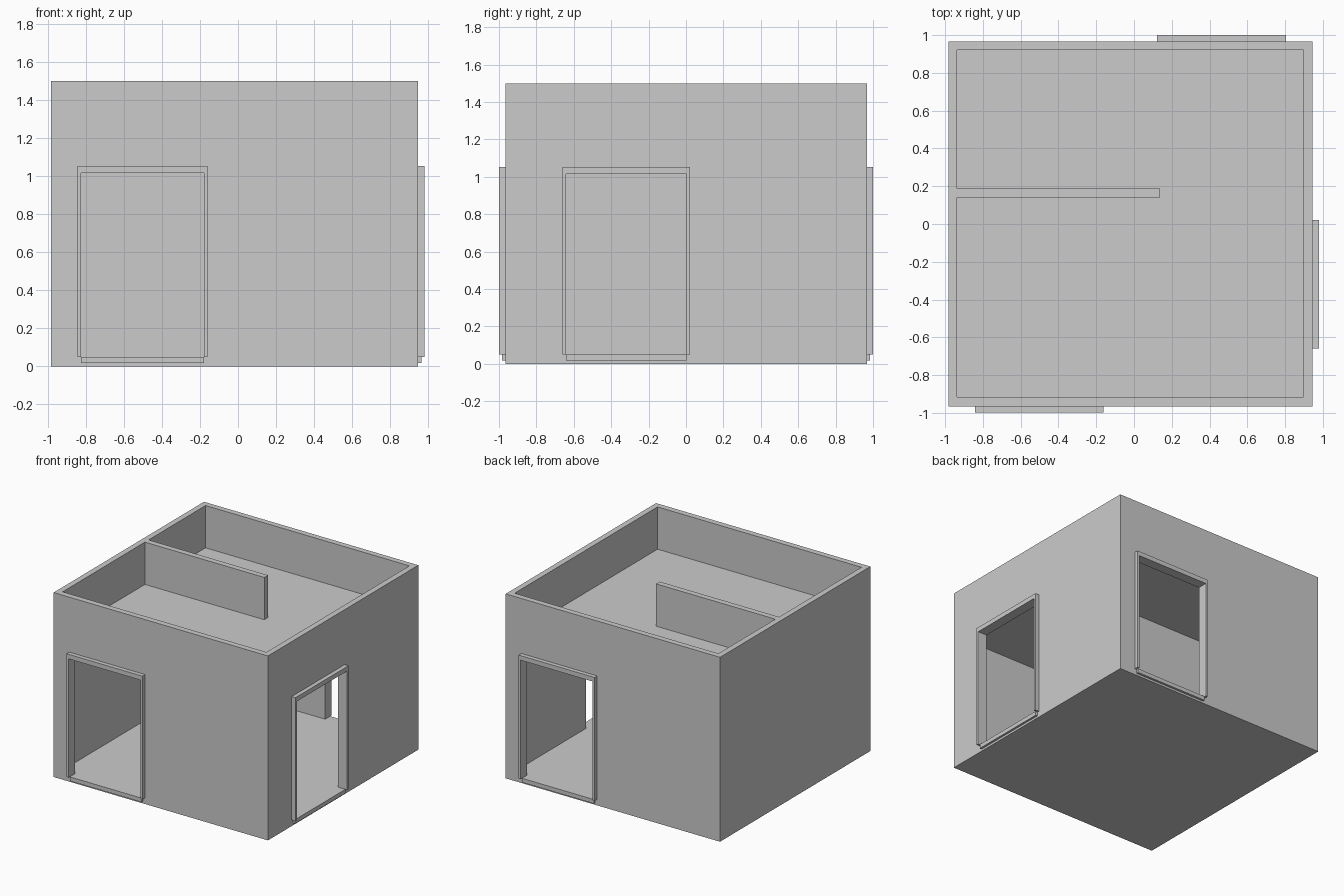
import bpy, bmesh
from math import radians
from mathutils import Matrix, Vector

if "Cube" in bpy.data.objects:
    bpy.data.objects.remove(bpy.data.objects["Cube"])


def prism(name, outline, start, end, matrix=None):
    """Extrude a flat outline along z from start to end, then transform it."""
    bm = bmesh.new()
    face = bm.faces.new([bm.verts.new((x, y, start)) for x, y in outline])
    res = bmesh.ops.extrude_face_region(bm, geom=[face])
    verts = [g for g in res["geom"] if isinstance(g, bmesh.types.BMVert)]
    bmesh.ops.translate(bm, verts=verts, vec=(0, 0, end - start))
    if matrix:
        bm.transform(matrix)
    bmesh.ops.recalc_face_normals(bm, faces=bm.faces[:])
    mesh = bpy.data.meshes.new(name)
    bm.to_mesh(mesh)
    bm.free()
    obj = bpy.data.objects.new(name, mesh)
    bpy.context.collection.objects.link(obj)
    return obj


def rect(x0, x1, y0, y1):
    return [(x0, y0), (x1, y0), (x1, y1), (x0, y1)]


def cut(target, cutter):
    mod = target.modifiers.new("cut", "BOOLEAN")
    mod.operation = "DIFFERENCE"
    mod.solver = "EXACT"
    mod.object = cutter
    bpy.context.view_layer.objects.active = target
    bpy.ops.object.modifier_apply(modifier=mod.name)
    bpy.data.objects.remove(cutter)


# House shell: solid block with the two storeys hollowed around the partition
house = prism("house_shell", rect(-0.983, 0.945, -0.965, 0.967), 0, 1.5)
room = [(-0.936, -0.917), (0.898, -0.917), (0.898, 0.92), (-0.936, 0.92),
        (-0.936, 0.188), (0.138, 0.188), (0.138, 0.141), (-0.936, 0.141)]
cut(house, prism("lower_room", room, 0.05, 1.107))
cut(house, prism("upper_room", room, 1.156, 1.6))

# Doorways: opening, raised surround and sill on three walls
W, TOP = 0.323, 1.016
surround = [(-0.341, 0.05), (-W, 0.05), (-W, TOP), (W, TOP),
            (W, 0.05), (0.341, 0.05), (0.341, 1.053), (-0.341, 1.053)]
upright = Matrix.Rotation(radians(90), 4, "X")   # outline in xz, depth towards -y
for side, pos, angle in [("front", (-0.502, -0.965, 0), 0),
                         ("right", (0.945, -0.319, 0), 90),
                         ("back", (0.463, 0.967, 0), 180)]:
    place = (Matrix.Translation(Vector(pos))
             @ Matrix.Rotation(radians(angle), 4, "Z") @ upright)
    cut(house, prism("opening", rect(-W, W, 0.05, TOP), -0.07, 0.05, place))
    prism(side + "_door_surround", surround, 0, 0.034, place)
    prism(side + "_door_sill", rect(-W, W, 0.017, 0.05), 0, 0.018, place)
